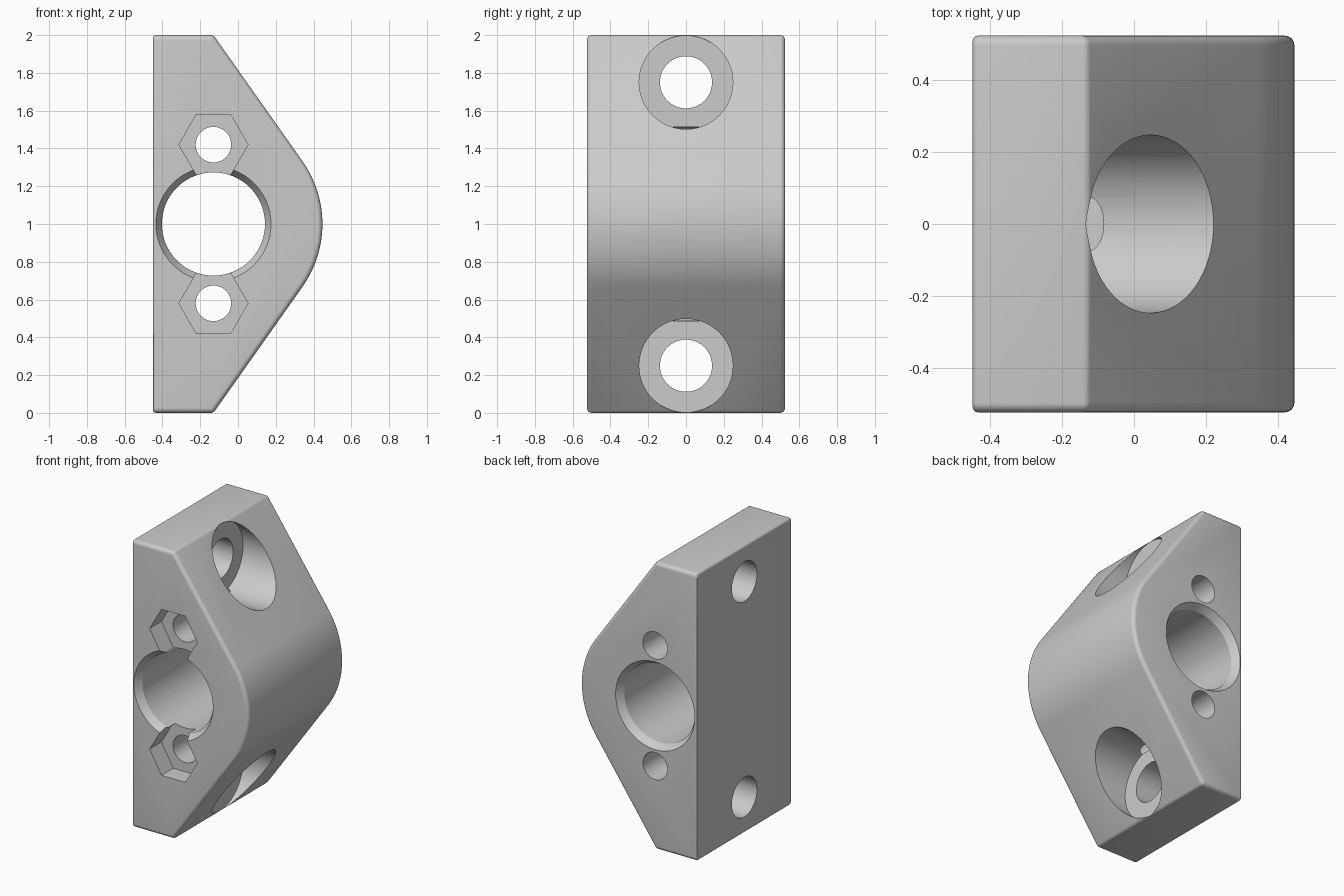
import bpy, bmesh, math
from mathutils import Matrix, Vector

cube = bpy.data.objects.get("Cube")
if cube:
    bpy.data.objects.remove(cube, do_unlink=True)

HALF_Y = 0.525
BACK_X = -0.45
AXIS_X = -0.13      # main bore axis, also centre of the rounded nose
NOSE_R = 0.577

grey = bpy.data.materials.new("light grey")
grey.use_nodes = True
grey.diffuse_color = (0.6, 0.6, 0.6, 1)
grey.node_tree.nodes["Principled BSDF"].inputs["Base Color"].default_value = (0.6, 0.6, 0.6, 1)


def make_object(name, bm):
    bmesh.ops.recalc_face_normals(bm, faces=bm.faces)
    mesh = bpy.data.meshes.new(name)
    bm.to_mesh(mesh)
    bm.free()
    mesh.materials.append(grey)
    obj = bpy.data.objects.new(name, mesh)
    bpy.context.collection.objects.link(obj)
    return obj


def round_edges(bm, rule, size, segments):
    edges = [e for e in bm.edges if rule(*[v.co for v in e.verts])]
    bmesh.ops.bevel(bm, geom=edges, offset=size, segments=segments,
                    profile=0.5, affect='EDGES', clamp_overlap=True)


# Block: flat back, sloping sides tangent to a rounded nose
tangent = math.acos(NOSE_R)
steps = 28
profile = [(BACK_X, 0), (AXIS_X, 0)]
for i in range(steps + 1):
    a = (math.pi / 2 - tangent) * (2 * i / steps - 1)
    profile.append((AXIS_X + NOSE_R * math.cos(a), 1 + NOSE_R * math.sin(a)))
profile += [(AXIS_X, 2), (BACK_X, 2)]

bm = bmesh.new()
face = bm.faces.new([bm.verts.new((x, -HALF_Y, z)) for x, z in profile])
grown = bmesh.ops.extrude_face_region(bm, geom=[face])
bmesh.ops.translate(bm, vec=(0, 2 * HALF_Y, 0),
                    verts=[v for v in grown["geom"] if isinstance(v, bmesh.types.BMVert)])
bmesh.ops.recalc_face_normals(bm, faces=bm.faces)


def at_back(p):
    return abs(p.x - BACK_X) < 1e-4


# Soften the end corners, then the front and rear outlines, then the back rim
round_edges(bm, lambda a, b: abs(a.y - b.y) > 1 and abs(a.x - AXIS_X) < 1e-4
            and abs(b.x - AXIS_X) < 1e-4, 0.012, 3)
round_edges(bm, lambda a, b: abs(a.y - b.y) < 1e-4 and not (at_back(a) and at_back(b)), 0.05, 6)
round_edges(bm, lambda a, b: at_back(a) and at_back(b), 0.015, 3)
block = make_object("mounting_block", bm)


def cut(name, start, end, r1, r2=None, sides=64, turn=0.0):
    """Subtract a cylinder, cone or prism running from start to end."""
    start, end = Vector(start), Vector(end)
    axis = end - start
    bm = bmesh.new()
    bmesh.ops.create_cone(bm, cap_ends=True, segments=sides, radius1=r1,
                          radius2=r1 if r2 is None else r2, depth=axis.length)
    place = (Matrix.Translation((start + end) / 2)
             @ axis.to_track_quat('Z', 'Y').to_matrix().to_4x4()
             @ Matrix.Rotation(turn, 4, 'Z'))
    bmesh.ops.transform(bm, matrix=place, verts=bm.verts)
    cutter = make_object(name, bm)
    cutter.hide_render = True
    mod = block.modifiers.new(name, 'BOOLEAN')
    mod.operation = 'DIFFERENCE'
    mod.solver = 'EXACT'
    mod.object = cutter
    bpy.context.view_layer.objects.active = block
    bpy.ops.object.modifier_apply(modifier=mod.name)
    bpy.data.objects.remove(cutter, do_unlink=True)


# Main bore with a chamfer at each mouth
cut("main_bore", (AXIS_X, -0.7, 1), (AXIS_X, 0.7, 1), 0.273, sides=96)
for side in (-1, 1):
    cut("bore_chamfer", (AXIS_X, side * (HALF_Y + 0.01), 1),
        (AXIS_X, side * (HALF_Y - 0.05), 1), 0.311, 0.273, sides=96)

for side in (-1, 1):
    # Small bolt hole with a hexagonal nut pocket at the front
    z = 1 + side * 0.42
    cut("bolt_hole", (AXIS_X, -0.7, z), (AXIS_X, 0.7, z), 0.094)
    cut("nut_pocket", (AXIS_X, -0.7, z), (AXIS_X, -HALF_Y + 0.13, z),
        0.183, sides=6, turn=math.pi / 6)
    # Mounting hole with a counterbore opening on the slope
    z = 1 + side * 0.75
    cut("mounting_hole", (-0.7, 0, z), (0.7, 0, z), 0.138)
    cut("counterbore", (-0.135, 0, z), (0.7, 0, z), 0.248)

bpy.ops.object.select_all(action='DESELECT')
block.select_set(True)
bpy.context.view_layer.objects.active = block
bpy.ops.object.shade_smooth_by_angle(angle=math.radians(30))
